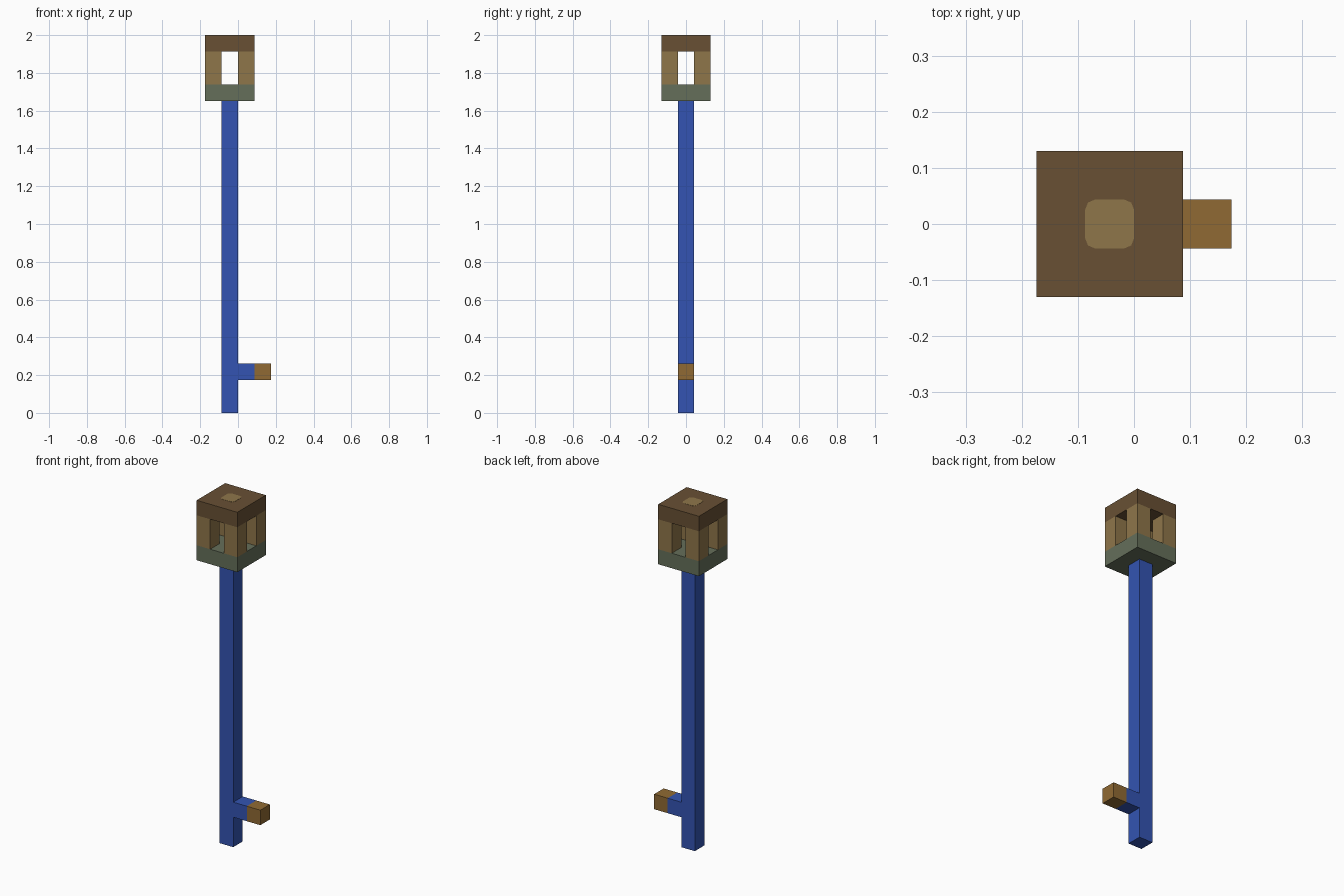
import bpy, bmesh

U = 2 / 23  # one block edge; the model is 23 blocks tall

if "Cube" in bpy.data.objects:
    bpy.data.objects.remove(bpy.data.objects["Cube"], do_unlink=True)


def material(name, rgb):
    linear = [((c / 255 + 0.055) / 1.055) ** 2.4 for c in rgb] + [1]
    mat = bpy.data.materials.new(name)
    mat.use_nodes = True
    mat.diffuse_color = linear
    mat.node_tree.nodes["Principled BSDF"].inputs["Base Color"].default_value = linear
    return mat


BLUE = material("blue", (51, 84, 178))
OCHRE = material("ochre", (144, 106, 51))
DARK_WOOD = material("dark wood", (104, 80, 52))
LIGHT_WOOD = material("light wood", (143, 118, 74))
STONE = material("grey green", (101, 111, 90))


def box(name, low, high, mat, corner=0):
    """Box between two corners in block units, with optionally clipped upright edges."""
    bm = bmesh.new()
    bmesh.ops.create_cube(bm, size=1)
    for v in bm.verts:
        v.co = [(h if c > 0 else l) * U for c, l, h in zip(v.co, low, high)]
    if corner:
        upright = [e for e in bm.edges
                   if abs(e.verts[0].co.z - e.verts[1].co.z) > 1e-5]
        bmesh.ops.bevel(bm, geom=upright, offset=corner * U, segments=2,
                        profile=0.5, affect='EDGES')
    mesh = bpy.data.meshes.new(name)
    bm.to_mesh(mesh)
    bm.free()
    mesh.materials.append(mat)
    obj = bpy.data.objects.new(name, mesh)
    bpy.context.collection.objects.link(obj)
    return obj


# Shaft and side arm
box("shaft", (-1, -0.5, 0), (0, 0.5, 19), BLUE)
box("arm", (0, -0.5, 2), (1, 0.5, 3), BLUE)
box("arm_tip", (1, -0.5, 2), (2, 0.5, 3), OCHRE)

# Lantern head: base slab, four corner posts, roof slab
box("head_base", (-2, -1.5, 19), (1, 1.5, 20), STONE)
for side, x in (("right", -2), ("left", 0)):
    for end, y in (("front", -1.5), ("back", 0.5)):
        box(f"{end}_{side}_post", (x, y, 20), (x + 1, y + 1, 22), LIGHT_WOOD)
box("head_roof", (-2, -1.5, 22), (1, 1.5, 23), DARK_WOOD)

# Thin rounded inlay on the roof
box("roof_inlay", (-1, -0.5, 22.98), (0, 0.5, 23.01), LIGHT_WOOD, corner=0.2)
